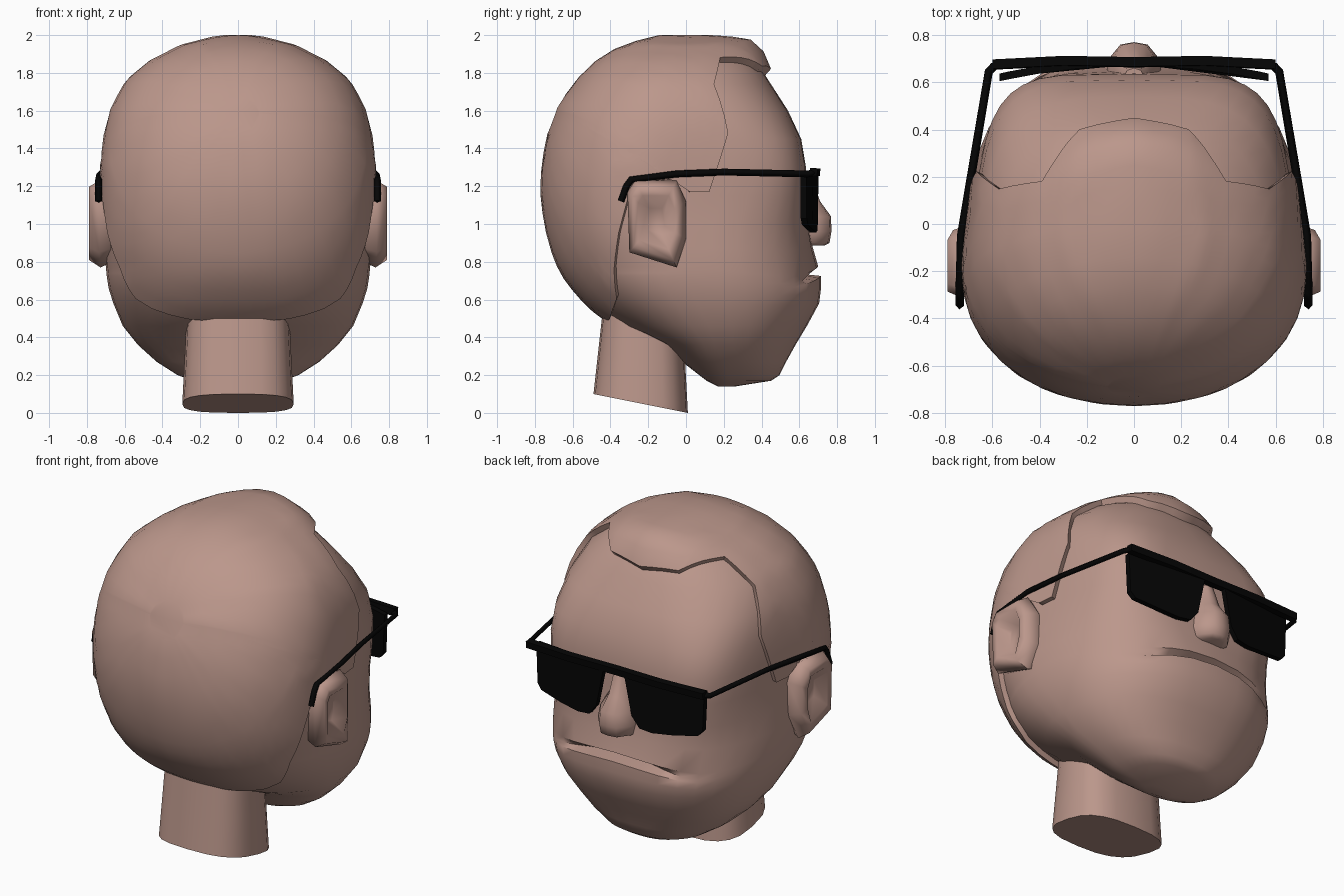
import bpy, bmesh, math
from mathutils import Vector
from mathutils.bvhtree import BVHTree

if "Cube" in bpy.data.objects:
    bpy.data.objects.remove(bpy.data.objects["Cube"])


def material(name, rgb):
    m = bpy.data.materials.new(name)
    m.diffuse_color = (*rgb, 1)
    m.use_nodes = True
    m.node_tree.nodes["Principled BSDF"].inputs["Base Color"].default_value = m.diffuse_color
    return m


SKIN = material("warm skin", (0.50, 0.31, 0.26))
BLACK = material("black plastic", (0.0015, 0.0015, 0.0015))


def finish(bm, name, mat, angle=45):
    bmesh.ops.recalc_face_normals(bm, faces=bm.faces[:])
    me = bpy.data.meshes.new(name)
    bm.to_mesh(me)
    me.materials.append(mat)
    ob = bpy.data.objects.new(name, me)
    bpy.context.collection.objects.link(ob)
    bpy.ops.object.select_all(action='DESELECT')
    ob.select_set(True)
    bpy.context.view_layer.objects.active = ob
    bpy.ops.object.shade_smooth_by_angle(angle=math.radians(angle))
    return ob


def loft(rings, caps=(True, True)):
    """Skin a list of closed rings of equal length."""
    bm = bmesh.new()
    rows = [[bm.verts.new(p) for p in r] for r in rings]
    n = len(rows[0])
    for a, b in zip(rows, rows[1:]):
        for i in range(n):
            j = (i + 1) % n
            bm.faces.new((a[i], a[j], b[j], b[i]))
    for row, cap in zip((rows[0], rows[-1]), caps):
        if cap:
            bm.faces.new(row)
    return bm


def oval(z, yb, yf, w, yw, n_front=3.0, n_back=2.2, count=36, taper=0.0):
    """Rounded-box outline, widest at yw, optionally narrowing to the front."""
    pts = []
    for i in range(count):
        a = math.tau * i / count
        c, s = math.cos(a), math.sin(a)
        n = n_front if s > 0 else n_back
        x = w * math.copysign(abs(c) ** (2 / n), c)
        t = abs(s) ** (2 / n)
        if s > 0:
            pts.append(Vector((x * (1 - taper * t), yw + (yf - yw) * t, z)))
        else:
            pts.append(Vector((x, yw + (yb - yw) * t, z)))
    return pts


def bump(z, middle, spread):
    return math.exp(-((z - middle) / spread) ** 2)


# Head: height, back, front, half width, widest y
HEAD = [
    (0.14, 0.17, 0.26, 0.09, 0.21), (0.17, 0.11, 0.45, 0.24, 0.23), (0.20, 0.07, 0.495, 0.32, 0.22),
    (0.27, -0.02, 0.53, 0.43, 0.20), (0.36, -0.12, 0.58, 0.53, 0.15), (0.46, -0.34, 0.64, 0.61, 0.12),
    (0.58, -0.50, 0.705, 0.66, 0.06), (0.66, -0.57, 0.715, 0.685, 0.02),
    (0.725, -0.62, 0.715, 0.695, 0), (0.735, -0.62, 0.62, 0.695, 0), (0.775, -0.65, 0.70, 0.70, 0),
    (0.88, -0.69, 0.67, 0.705, -0.08), (1.0, -0.72, 0.65, 0.70, -0.15),
    (1.15, -0.74, 0.64, 0.70, -0.18), (1.3, -0.735, 0.635, 0.70, -0.18),
    (1.45, -0.71, 0.61, 0.685, -0.15), (1.6, -0.66, 0.54, 0.65, -0.12),
    (1.74, -0.56, 0.45, 0.57, -0.1), (1.84, -0.46, 0.385, 0.45, -0.08),
    (1.92, -0.33, 0.30, 0.29, -0.06), (1.968, -0.14, 0.08, 0.10, -0.04)]
rings = []
for z, yb, yf, w, yw in HEAD:
    # boxy, tapered temples; mouth line drooping towards the corners
    ring = oval(z, yb, yf, w, yw, 2.4 + 2.6 * bump(z, 1.28, 0.3), taper=0.12 * bump(z, 1.27, 0.4))
    for p in ring:
        if p.y > yw:
            droop = 0.08 * bump(z, 0.74, 0.12)
            p.z -= droop * min(1, abs(p.x) / 0.5) ** 2 * (p.y - yw) / (yf - yw)
    rings.append(ring)
# Mouth crease closes up towards the corners
for lip, crease, upper in zip(*rings[8:11]):
    fade = min(1, max(0, (abs(lip.x) - 0.2) / 0.25)) if lip.y > 0 else 1
    crease.xyz = crease.lerp(lip.lerp(upper, 0.3), fade)
head_bm = loft(rings)
skull = BVHTree.FromBMesh(head_bm)
finish(head_bm, "head", SKIN)

# Hair cap: fanned over the skull from the crown out to the hairline
CENTRE = Vector((0, -0.1, 1.2))
CROWN = Vector((0, -0.85, 0.55)).normalized()
LINE = [(0, .44, 1.81), (.22, .38, 1.81), (.30, .27, 1.84), (.36, .16, 1.83),
        (.53, .13, 1.70), (.64, .21, 1.47), (.69, .12, 1.17), (.70, .02, 1.17),
        (.71, -.06, 1.24), (.71, -.28, 1.22), (.70, -.36, .95), (.60, -.37, .78),
        (.53, -.36, .62), (.28, -.42, .46), (0, -.44, .46)]
LINE += [(-x, y, z) for x, y, z in LINE[-2:0:-1]]
edge = []
for i, p in enumerate(LINE):
    a, b = Vector(p), Vector(LINE[(i + 1) % len(LINE)])
    edge += [(a.lerp(b, t / 3) - CENTRE).normalized() for t in range(3)]


def hair_point(d, lift=1.0, quiff=1.0):
    hit = skull.ray_cast(CENTRE, d)[0]
    front = min(1, max(0, (hit.y - 0.05) / 0.25)) * max(0, 1 - abs(hit.x) / 0.5)
    extra = 0.04 * front if hit.z > 1.6 else 0
    return hit + d * (0.032 * lift + extra * quiff)


def fan(d, theta):
    side = (d - CROWN * d.dot(CROWN)).normalized()
    return CROWN * math.cos(theta) + side * math.sin(theta)


INNER, SPLIT, OUTER = 7, 1.1, 6
rings = [[hair_point(fan(d, SPLIT * k / INNER)) for d in edge] for k in range(1, INNER + 1)]
for k in range(1, OUTER + 1):
    rings.append([hair_point(fan(d, SPLIT + (CROWN.angle(d) - SPLIT) * k / OUTER),
                             1, 0.35 if k == OUTER else 1) for d in edge])
rings.append([hair_point(d, -1, -1) for d in edge])
finish(loft(rings, (True, False)), "hair", SKIN, 50)

# Neck with a sloping cut underneath
neck = []
for t in (0, 0.06, 0.5, 1):
    ring = oval(0, -0.49 + 0.05 * t, 0.01 - 0.03 * t, 0.295 - 0.025 * t, -0.22, 2.8, 2.8, 20)
    for p in ring:
        low = 0.1 - 0.2 * (p.y + 0.49)
        p.z = low + (0.55 - low) * t
    neck.append(ring)
finish(loft(neck), "neck", SKIN)

# Nose: height, tip y, half width
nose = []
for z, y, w in [(.885, .73, .08), (.90, .76, .105), (.96, .77, .115), (1.04, .768, .10),
                (1.12, .71, .07), (1.26, .66, .06)]:
    nose.append([Vector(q) for q in ((-w, .58, z), (-w, y - .08, z), (-w * .5, y - .01, z),
                                     (0, y, z), (w * .5, y - .01, z), (w, y - .08, z), (w, .58, z))])
finish(loft(nose), "nose", SKIN, 60)

# Ears: outline carried outward, then folded into a hollow
EAR = [(-.31, 1.17), (-.27, 1.23), (-.05, 1.23), (0, 1.12), (0, .92), (-.05, .77), (-.30, .85)]
for side, label in ((1, "right"), (-1, "left")):
    rings = []
    for x, s in ((.62, .78), (.735, 1), (.79, .84), (.785, .62), (.725, .30)):
        ring = []
        for y, z in EAR:
            yy, zz = -.16 + (y + .16) * s, 1.02 + (z - 1.02) * s
            tuck = max(0, yy + .06) * 0.7 if x > .7 else 0
            ring.append(Vector((side * (x - tuck), yy, zz)))
        rings.append(ring)
    finish(loft(rings), label + "_ear", SKIN, 70)


def tube(name, path, r):
    """Square bar along a path."""
    cu = bpy.data.curves.new(name, 'CURVE')
    cu.dimensions = '3D'
    cu.bevel_depth = r
    cu.bevel_resolution = 0
    cu.use_fill_caps = True
    sp = cu.splines.new('POLY')
    sp.points.add(len(path) - 1)
    for p, q in zip(sp.points, path):
        p.co = (*q, 1)
    cu.materials.append(BLACK)
    ob = bpy.data.objects.new(name, cu)
    bpy.context.collection.objects.link(ob)


# Glasses: brow bar, lenses and arms
bar = [(-.60, .675), (-.3, .69), (0, .685), (.3, .69), (.60, .675)]
bar_rings = [[Vector((x, y + dy, 1.275 + dz)) for dy, dz in
              ((-.022, -.022), (.018, -.022), (.022, .018), (-.018, .022))] for x, y in bar]
finish(loft(bar_rings), "glasses_brow_bar", BLACK, 30)

LENS = [(.57, 1.27), (.56, 1.03), (.53, .995), (.38, .97), (.25, .955), (.17, .965),
        (.12, 1.03), (.07, 1.27), (.25, 1.28), (.42, 1.28)]
for side, label in ((1, "right"), (-1, "left")):
    rings = [[Vector((side * x, 0.69 - 0.2 * x * x + d, z)) for x, z in LENS] for d in (-.02, .012)]
    finish(loft(rings), label + "_lens", BLACK, 30)
    arm = [(.59, .67, 1.27), (.615, .645, 1.265), (.69, .2, 1.275), (.732, -.05, 1.265),
           (.738, -.29, 1.235), (.738, -.315, 1.20), (.738, -.345, 1.12)]
    tube(label + "_glasses_arm", [(side * x, y, z) for x, y, z in arm], 0.018)
